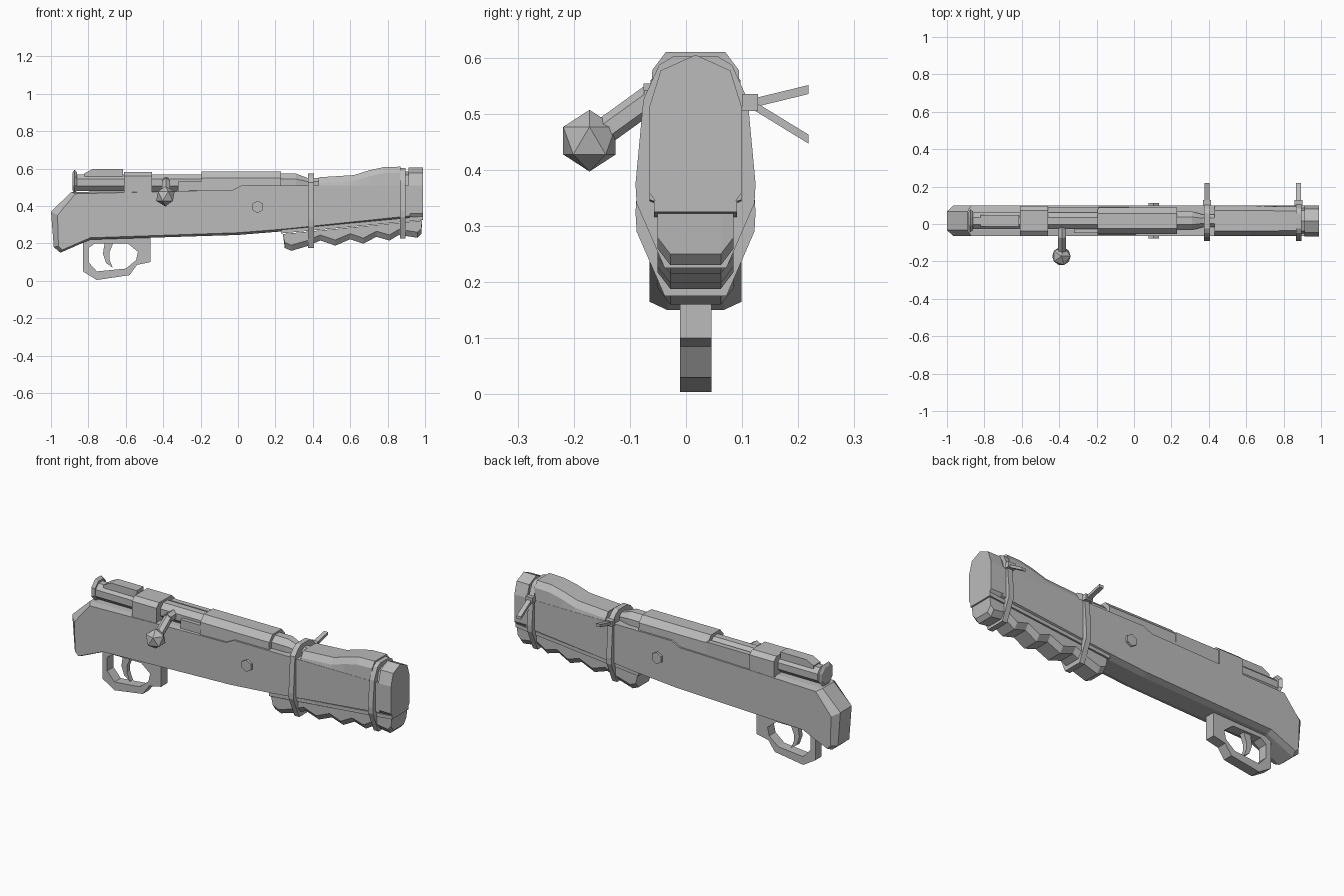
import bpy, bmesh, math
from mathutils import Vector

if "Cube" in bpy.data.objects:
    bpy.data.objects.remove(bpy.data.objects["Cube"])

CY = 0.017  # centre plane of the weapon
grey = bpy.data.materials.new("plain grey")
grey.use_nodes = True
GREY = (0.5, 0.5, 0.5, 1)
grey.diffuse_color = GREY
grey.node_tree.nodes["Principled BSDF"].inputs["Base Color"].default_value = GREY


def finish(name, bm):
    bmesh.ops.recalc_face_normals(bm, faces=bm.faces)
    mesh = bpy.data.meshes.new(name)
    bm.to_mesh(mesh)
    bm.free()
    mesh.materials.append(grey)
    obj = bpy.data.objects.new(name, mesh)
    bpy.context.collection.objects.link(obj)
    return obj


def loft(name, rings, closed=False):
    """Skin rings of equal length; cap the ends unless closed."""
    bm = bmesh.new()
    loops = [[bm.verts.new(p) for p in ring] for ring in rings]
    pairs = list(zip(loops, loops[1:]))
    if closed:
        pairs.append((loops[-1], loops[0]))
    else:
        bm.faces.new(loops[0])
        bm.faces.new(loops[-1])
    n = len(loops[0])
    for a, b in pairs:
        for i in range(n):
            j = (i + 1) % n
            bm.faces.new((a[i], a[j], b[j], b[i]))
    return finish(name, bm)


def side(outline, half):
    return [(x, CY + half, z) for x, z in outline]


def slab(name, outline, half, inner=None, shoulder=0.0):
    """Side outline extruded across the width, with optional chamfered flanks."""
    inner = inner or outline
    rings = [side(inner, -half), side(inner, half)]
    if shoulder:
        rings[1:1] = [side(outline, -shoulder), side(outline, shoulder)]
    return loft(name, rings)


def across(name, section, x0, x1):
    return loft(name, [[(x, y, z) for y, z in section] for x in (x0, x1)])


def box(name, x0, x1, y0, y1, z0, z1):
    return across(name, [(y0, z0), (y1, z0), (y1, z1), (y0, z1)], x0, x1)


def mirrored(half_section):
    """Half section of (offset, z), bottom to top, mirrored about the centre."""
    right = [(CY + o, z) for o, z in half_section]
    left = [(CY - o, z) for o, z in reversed(half_section) if o > 0]
    return right + left


def round_x(name, stations, sides=8):
    """Faceted bar along x from (x, radius, centre height)."""
    rings = []
    for x, r, z in stations:
        angles = [math.tau * (i + 0.5) / sides for i in range(sides)]
        rings.append([(x, CY + r * math.cos(a), z + r * math.sin(a)) for a in angles])
    return loft(name, rings)


def rod(name, start, end, radius, sides=6):
    a, b = Vector(start), Vector(end)
    bm = bmesh.new()
    bmesh.ops.create_cone(bm, cap_ends=True, segments=sides, radius1=radius,
                          radius2=radius, depth=(b - a).length)
    obj = finish(name, bm)
    obj.rotation_mode = 'QUATERNION'
    obj.rotation_quaternion = (b - a).to_track_quat('Z', 'Y')
    obj.location = (a + b) / 2
    return obj


# Stock with chamfered butt and underside
top = [(0.92, 0.51), (0.02, 0.51), (-0.03, 0.485), (-0.19, 0.482)]
slab("stock",
     top + [(-0.89, 0.475), (-1.0, 0.37), (-0.985, 0.18), (-0.95, 0.15),
            (-0.79, 0.22), (0, 0.245), (0.25, 0.265), (0.92, 0.335)],
     0.082,
     top + [(-0.87, 0.465), (-0.965, 0.35), (-0.96, 0.185), (-0.94, 0.165),
            (-0.79, 0.23), (0, 0.257), (0.25, 0.277), (0.92, 0.347)],
     0.05)

# Upper handguard, rising toward the muzzle
guard = []
for x, z, w in [(0.43, 0.553, 0.055), (0.62, 0.565, 0.055), (0.70, 0.59, 0.055),
                (0.78, 0.608, 0.053), (0.87, 0.61, 0.053)]:
    sec = mirrored([(0.081, 0.508), (0.077, z - 0.032), (w, z)])
    guard.append([(x, y, h) for y, h in sec])
loft("upper_handguard", guard)

# Muzzle cap with a ridged top
across("muzzle_neck", mirrored([(0.07, 0.35), (0.07, 0.5), (0.055, 0.565), (0, 0.585)]), 0.86, 0.93)
across("muzzle_cap", mirrored([(0.068, 0.34), (0.083, 0.36), (0.083, 0.51),
                               (0.062, 0.577), (0, 0.605)]), 0.912, 0.99)

# Lower rail and scalloped grip
slab("lower_rail", [(0.23, 0.253), (0.99, 0.325), (0.99, 0.345), (0.23, 0.272)], 0.074)
waves = [(0.25, 0.175), (0.285, 0.16), (0.37, 0.185), (0.44, 0.215), (0.52, 0.188),
         (0.60, 0.222), (0.67, 0.198), (0.74, 0.235), (0.81, 0.215), (0.86, 0.245),
         (0.96, 0.23), (0.98, 0.25)]
roof = [(0.985, 0.322), (0.24, 0.25)]
slab("scalloped_grip", waves + roof, 0.068,
     [(x, z + 0.03) for x, z in waves] + roof, 0.045)

# Trigger guard ring and trigger
outer = [(-0.83, 0.23), (-0.83, 0.05), (-0.755, 0.004), (-0.58, 0.03),
         (-0.54, 0.085), (-0.467, 0.10), (-0.467, 0.24), (-0.75, 0.23)]
hole = [(-0.80, 0.175), (-0.80, 0.10), (-0.755, 0.05), (-0.60, 0.065),
        (-0.545, 0.11), (-0.535, 0.155), (-0.59, 0.20), (-0.765, 0.20)]
loft("trigger_guard", [side(outer, -0.028), side(outer, 0.028),
                       side(hole, 0.028), side(hole, -0.028)], closed=True)
slab("trigger", [(-0.71, 0.22), (-0.722, 0.145), (-0.705, 0.095), (-0.67, 0.07),
                 (-0.688, 0.115), (-0.688, 0.15), (-0.66, 0.22)], 0.014)

# Bolt, rear cap and cocking piece
round_x("bolt_body", [(-0.87, 0.048, 0.525), (-0.15, 0.048, 0.525)])
round_x("bolt_cap", [(-0.885, 0.05, 0.53), (-0.875, 0.066, 0.532), (-0.86, 0.054, 0.53)])
slab("cocking_piece", [(-0.82, 0.55), (-0.82, 0.575), (-0.775, 0.598),
                       (-0.615, 0.598), (-0.615, 0.55)], 0.03)

# Receiver bridge, ring, side rail and barrel
bridge = [(0.08, 0.47), (0.08, 0.56), (0.055, 0.582)]
across("receiver_bridge", mirrored(bridge), -0.61, -0.46)
across("receiver_ring", mirrored([(0.073, 0.475), (0.07, 0.55), (0.04, 0.584)]), -0.195, 0.23)
box("receiver_left_rail", -0.46, -0.19, CY + 0.045, CY + 0.074, 0.47, 0.557)
box("receiver_right_rail", -0.32, -0.19, CY - 0.066, CY - 0.04, 0.47, 0.53)
round_x("barrel", [(0.22, 0.054, 0.523), (0.31, 0.054, 0.523),
                   (0.37, 0.036, 0.517), (0.45, 0.036, 0.517)])

# Bolt handle with faceted knob
rod("bolt_handle_root", (-0.385, CY, 0.53), (-0.385, -0.075, 0.528), 0.026)
rod("bolt_handle", (-0.385, -0.06, 0.53), (-0.385, -0.15, 0.465), 0.024)
bm = bmesh.new()
bmesh.ops.create_icosphere(bm, subdivisions=1, radius=0.055)
knob = finish("bolt_knob", bm)
knob.location = (-0.388, -0.172, 0.452)

# Cross screw through the stock
rod("cross_screw", (0.105, CY - 0.094, 0.395), (0.105, CY + 0.094, 0.395), 0.033)

# Two tied straps, each with a knot and loose end
for label, x, low, high, tip in [("rear", 0.39, 0.175, 0.573, 0.543),
                                 ("front", 0.88, 0.225, 0.602, 0.455)]:
    across(label + "_strap", mirrored([(0.055, low), (0.105, low + 0.115), (0.107, low + 0.15),
                                       (0.093, 0.525), (0.065, high - 0.015), (0.04, high)]),
           x - 0.015, x + 0.015)
    box(label + "_strap_knot", x - 0.022, x + 0.022, 0.10, 0.128, 0.505, 0.535)
    across(label + "_strap_end", [(0.115, 0.51), (0.218, tip - 0.008),
                                  (0.218, tip + 0.008), (0.115, 0.526)], x - 0.013, x + 0.013)
